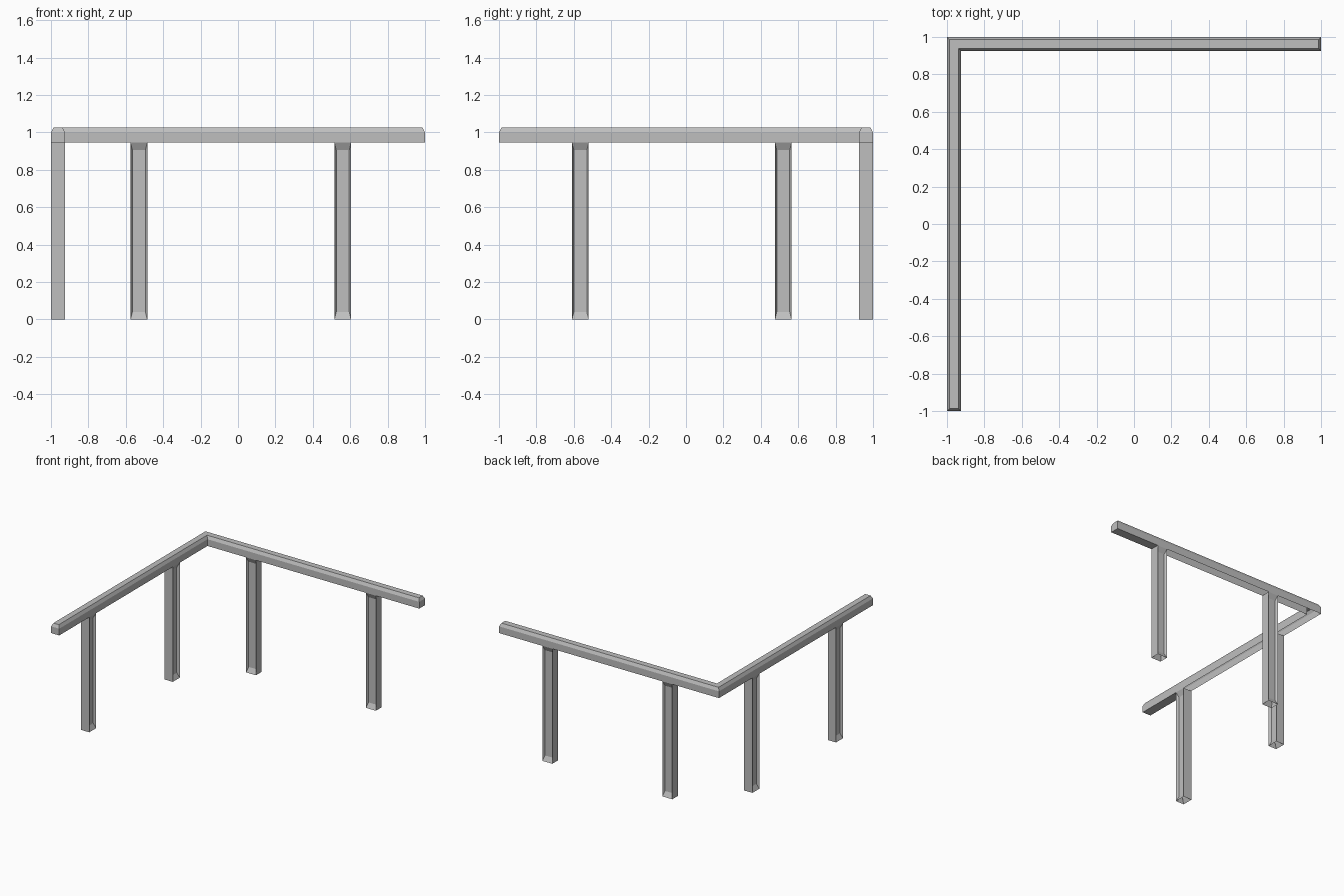
import bpy
import bmesh
from mathutils import Vector

default = bpy.data.objects.get("Cube")
if default:
    bpy.data.objects.remove(default, do_unlink=True)

WIDTH = 0.075        # thickness of rail and posts
RAIL_BOTTOM = 0.945
RAIL_EDGE = 1.0
RAIL_TOP = 1.025
POST_LENGTH = 0.09
BEVEL = 0.013

grey = bpy.data.materials.new("painted grey")
grey.use_nodes = True
colour = (0.52, 0.52, 0.52, 1)
grey.diffuse_color = colour
grey.node_tree.nodes["Principled BSDF"].inputs["Base Color"].default_value = colour


def finish(bm, name):
    mesh = bpy.data.meshes.new(name)
    bm.to_mesh(mesh)
    bm.free()
    mesh.materials.append(grey)
    obj = bpy.data.objects.new(name, mesh)
    bpy.context.collection.objects.link(obj)
    return obj


def make_rail():
    """L-shaped handrail with a chamfered top and a hollow underside."""
    inner = 1 - WIDTH
    # corner position, then the inward direction of the chamfer
    corners = [(-1, -1, 1, 1), (-inner, -1, -1, 1), (-inner, inner, -1, 1),
               (1, inner, -1, 1), (1, 1, -1, -1), (-1, 1, 1, -1)]
    bm = bmesh.new()
    rings = []
    for z, inset in ((RAIL_BOTTOM, 0), (RAIL_EDGE, 0), (RAIL_TOP, BEVEL)):
        rings.append([bm.verts.new((x + dx * inset, y + dy * inset, z))
                      for x, y, dx, dy in corners])
    for low, high in zip(rings, rings[1:]):
        for i in range(len(corners)):
            j = (i + 1) % len(corners)
            bm.faces.new((low[i], low[j], high[j], high[i]))
    # mitred top
    top = rings[-1]
    bm.faces.new((top[0], top[1], top[2], top[5]))
    bm.faces.new((top[5], top[2], top[3], top[4]))
    # closed undersides of the two overhanging ends
    for x0, x1, y0, y1 in ((0.605, 1, inner, 1), (-1, -inner, -1, -0.61)):
        bm.faces.new([bm.verts.new((x, y, RAIL_BOTTOM))
                      for x, y in ((x0, y0), (x0, y1), (x1, y1), (x1, y0))])
    return finish(bm, "handrail")


def make_post(name, x, y, along_x):
    """Hollow post with a recessed panel on each of its two wide sides."""
    bm = bmesh.new()
    bmesh.ops.create_cube(bm, size=1)
    size = (POST_LENGTH, WIDTH) if along_x else (WIDTH, POST_LENGTH)
    bmesh.ops.scale(bm, vec=(*size, RAIL_BOTTOM), verts=bm.verts)
    bmesh.ops.translate(bm, vec=Vector((x, y, RAIL_BOTTOM / 2)), verts=bm.verts)
    caps = [f for f in bm.faces if abs(f.normal.z) > 0.9]
    bmesh.ops.delete(bm, geom=caps, context="FACES_ONLY")
    axis = 1 if along_x else 0
    panels = [f for f in bm.faces if abs(f.normal[axis]) > 0.9]
    bmesh.ops.inset_individual(bm, faces=panels, thickness=0.015, depth=-0.02)
    for panel in panels:
        for v in panel.verts:
            v.co.z = 0.04 if v.co.z < 0.5 else 0.905
    return finish(bm, name)


make_rail()
centre = 1 - WIDTH / 2
for number, x in enumerate((-0.53, 0.56), 1):
    make_post(f"back_post_{number}", x, centre, True)
for number, y in enumerate((-0.565, 0.52), 1):
    make_post(f"side_post_{number}", -centre, y, False)
